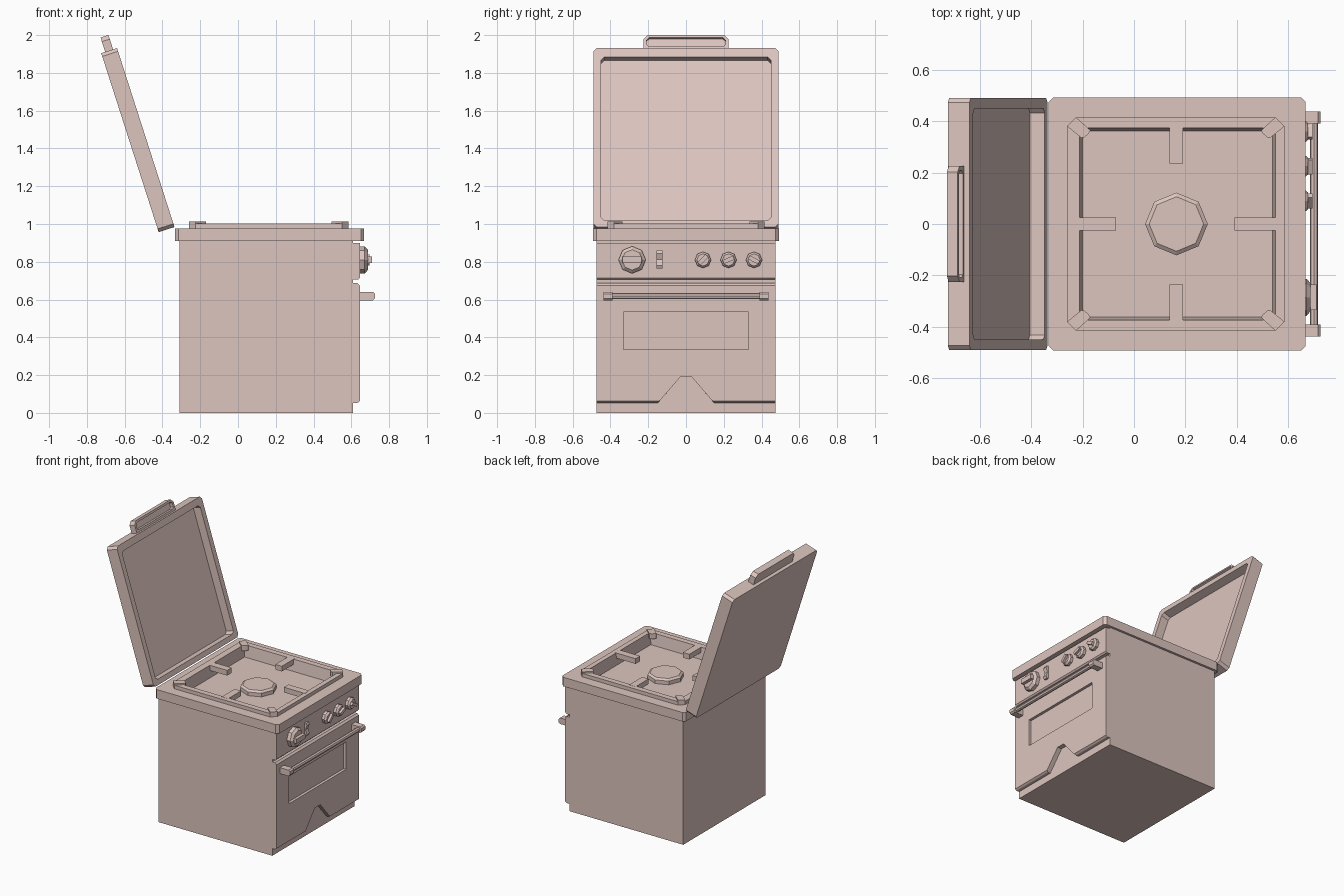
import bpy, bmesh, math
from mathutils import Matrix, Vector

if "Cube" in bpy.data.objects:
    bpy.data.objects.remove(bpy.data.objects["Cube"])

COLOUR = (0.72, 0.56, 0.52, 1)
enamel = bpy.data.materials.new("pale_pink_enamel")
enamel.use_nodes = True
enamel.diffuse_color = COLOUR
enamel.node_tree.nodes["Principled BSDF"].inputs["Base Color"].default_value = COLOUR


def finish(name, bm, matrix=Matrix()):
    bmesh.ops.recalc_face_normals(bm, faces=bm.faces)
    mesh = bpy.data.meshes.new(name)
    bm.to_mesh(mesh)
    bm.free()
    mesh.transform(matrix)
    mesh.materials.append(enamel)
    obj = bpy.data.objects.new(name, mesh)
    bpy.context.collection.objects.link(obj)
    return obj


def prism(name, pts, axis, lo, hi, matrix=Matrix(), top=None):
    """Extrude a 2D outline along an axis; top may give a different end outline."""
    place = {"x": lambda a, b, t: (t, a, b),
             "y": lambda a, b, t: (a, t, b),
             "z": lambda a, b, t: (a, b, t)}[axis]
    bm = bmesh.new()
    low = [bm.verts.new(place(a, b, lo)) for a, b in pts]
    high = [bm.verts.new(place(a, b, hi)) for a, b in (top or pts)]
    bm.faces.new(low)
    bm.faces.new(high)
    n = len(pts)
    for i in range(n):
        j = (i + 1) % n
        bm.faces.new((low[i], low[j], high[j], high[i]))
    return finish(name, bm, matrix)


def rect(a0, a1, b0, b1, c=0.0):
    """Rectangle outline with optional clipped corners."""
    if not c:
        return [(a0, b0), (a1, b0), (a1, b1), (a0, b1)]
    return [(a0 + c, b0), (a1 - c, b0), (a1, b0 + c), (a1, b1 - c),
            (a1 - c, b1), (a0 + c, b1), (a0, b1 - c), (a0, b0 + c)]


def ring(a, b, r, sides=8):
    return [(a + r * math.cos(math.tau * i / sides),
             b + r * math.sin(math.tau * i / sides)) for i in range(sides)]


def cut(target, cutter):
    mod = target.modifiers.new("cut", "BOOLEAN")
    mod.operation = "DIFFERENCE"
    mod.solver = "EXACT"
    mod.object = cutter
    bpy.context.view_layer.objects.active = target
    bpy.ops.object.modifier_apply(modifier=mod.name)
    bpy.data.objects.remove(cutter)


# Cabinet
BACK, FACE, FRONT, HALF = -0.31, 0.61, 0.645, 0.475
prism("cabinet", rect(BACK, FACE, -HALF, HALF), "z", 0, 0.912)

# Control panel
prism("control_panel", [(FACE - 0.01, 0.705), (0.635, 0.705), (FRONT, 0.715),
                        (FRONT, 0.9), (FACE - 0.01, 0.9)], "y", -HALF, HALF)

# Oven door with sunken window and notch at the foot
door = prism("oven_door", [(FACE, 0.053), (0.632, 0.053), (FRONT, 0.062),
                           (FRONT, 0.675), (0.632, 0.687), (FACE, 0.687)],
             "y", -HALF, HALF)
cut(door, prism("window_cutter", rect(-0.33, 0.33, 0.335, 0.535), "x", 0.625, 0.7))
cut(door, prism("notch_cutter", [(-0.16, 0.04), (0.16, 0.04), (0.03, 0.19), (-0.03, 0.19)],
                "x", FACE - 0.02, 0.7))

# Door handle: bar on two brackets
prism("door_handle_bar", ring(0.7, 0.618, 0.016), "y", -0.4, 0.4)
for side, name in ((-1, "right"), (1, "left")):
    prism("door_handle_bracket_" + name,
          [(0.64, 0.596), (0.715, 0.596), (0.725, 0.606),
           (0.725, 0.63), (0.715, 0.64), (0.64, 0.64)],
          "y", side * 0.39, side * 0.437)


# Knobs: faceted dial with a grip bar
def knob(name, y, r, depth, grip, angle):
    z = 0.81
    mid = FRONT + depth * 0.4
    end = FRONT + depth * 0.65
    prism(name + "_dial", ring(y, z, r), "x", FRONT - 0.005, mid)
    prism(name + "_cap", ring(y, z, r), "x", mid, end, top=ring(y, z, r * 0.75))
    turn = Matrix.Translation((0, y, z)) @ Matrix.Rotation(math.radians(angle), 4, "X")
    prism(name + "_grip", rect(-r * 0.7, r * 0.7, -grip, grip), "x",
          mid, FRONT + depth, turn)


knob("oven_knob", -0.285, 0.072, 0.065, 0.017, 0)
for i, (y, angle) in enumerate(((0.09, 45), (0.225, 22), (0.36, -28))):
    knob(f"burner_knob_{i + 1}", y, 0.043, 0.05, 0.011, angle)

# Rocker switch
prism("rocker_switch", [(0.64, 0.765), (0.66, 0.765), (0.667, 0.78), (0.655, 0.812),
                        (0.667, 0.845), (0.66, 0.86), (0.64, 0.86)], "y", -0.155, -0.125)

# Worktop and raised hob rim, both opened by a tapered basin
CX, HX, HY = 0.1625, 0.4225, 0.415
rim_outline = rect(CX - HX, CX + HX, -HY, HY, 0.035)
parts = [prism("worktop", rect(-0.333, 0.668, -0.492, 0.492, 0.018), "z", 0.91, 0.976),
         prism("hob_rim", rim_outline, "z", 0.97, 1.002)]
for part in parts:
    cut(part, prism("basin_cutter", rect(-0.2, 0.538, -0.362, 0.362), "z", 0.918, 1.05,
                    top=rect(-0.218, 0.556, -0.38, 0.38)))

# Corner feet of the hob
for sx in (-1, 1):
    for sy in (-1, 1):
        offsets = [(0, 0.035), (0.035, 0), (0.09, 0.05), (0.085, 0.062),
                   (0.067, 0.078), (0.055, 0.08)]
        prism(f"hob_corner_{'front' if sx > 0 else 'back'}_{'left' if sy > 0 else 'right'}",
              [(CX + sx * (HX - a), sy * (HY - b)) for a, b in offsets],
              "z", 0.974, 1.012)

# Pan support prongs
for name, outline in (("back", rect(-0.225, -0.07, -0.026, 0.026)),
                      ("front", rect(0.39, 0.56, -0.026, 0.026)),
                      ("left", rect(0.138, 0.19, 0.235, 0.385)),
                      ("right", rect(0.138, 0.19, -0.385, -0.235))):
    prism("pan_prong_" + name, outline, "z", 0.965, 1.003)

# Burner
prism("burner_base", ring(0.165, 0, 0.122), "z", 0.915, 0.945)
prism("burner_cap", ring(0.165, 0, 0.122), "z", 0.945, 0.957, top=ring(0.165, 0, 0.106))

# Open lid, hollow on the inner face, leaning back
lean = Matrix.Translation((-0.42, 0, 0.957)) @ Matrix.Rotation(math.radians(-17.8), 4, "Y")
lid = prism("lid", rect(-0.49, 0.49, 0, 0.995, 0.018), "x", 0, 0.088, lean)
cut(lid, prism("lid_cutter", rect(-0.45, 0.45, 0.037, 0.946, 0.018), "x", 0.028, 0.12, lean))

# Lid handle with a sunken grip
handle = prism("lid_handle", [(-0.225, 0.99), (0.225, 0.99), (0.225, 1.052),
                              (0.203, 1.075), (-0.203, 1.075), (-0.225, 1.052)],
               "x", 0.022, 0.066, lean)
cut(handle, prism("grip_cutter", rect(-0.208, 0.208, 1.01, 1.06, 0.012),
                  "x", 0.042, 0.1, lean))
